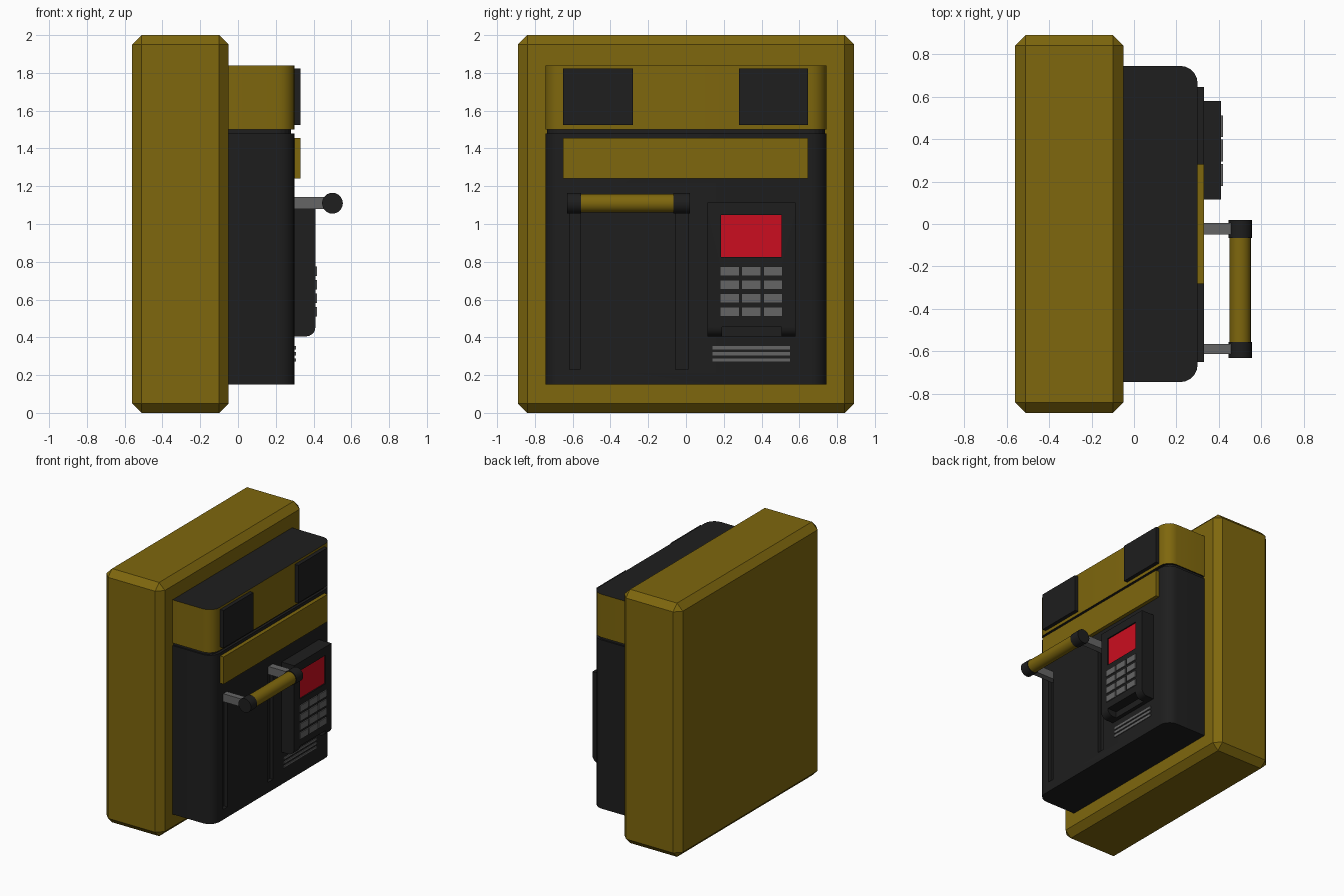
import bpy, bmesh, math
from mathutils import Vector

if "Cube" in bpy.data.objects:
    bpy.data.objects.remove(bpy.data.objects["Cube"])


def material(name, rgb):
    m = bpy.data.materials.new(name)
    m.diffuse_color = (*rgb, 1)
    m.use_nodes = True
    m.node_tree.nodes["Principled BSDF"].inputs["Base Color"].default_value = m.diffuse_color
    return m


YELLOW = material("mustard", (0.21, 0.135, 0.004))
BLACK = material("black", (0.013, 0.013, 0.013))
GREY = material("grey", (0.13, 0.13, 0.13))
RED = material("red", (0.6, 0.004, 0.014))


def finish(name, bm, mat):
    bmesh.ops.recalc_face_normals(bm, faces=bm.faces)
    me = bpy.data.meshes.new(name)
    bm.to_mesh(me)
    bm.free()
    ob = bpy.data.objects.new(name, me)
    bpy.context.collection.objects.link(ob)
    me.materials.append(mat)
    return ob


def box(name, x, y, z, mat, bevel=0, segs=1, pick=lambda a, b: True):
    """Box from (min, max) ranges; bevels the edges chosen by pick."""
    bm = bmesh.new()
    bmesh.ops.create_cube(bm, size=1)
    for v in bm.verts:
        v.co = Vector([r[0] if c < 0 else r[1] for c, r in zip(v.co, (x, y, z))])
    if bevel:
        edges = [e for e in bm.edges if pick(e.verts[0].co, e.verts[1].co)]
        bmesh.ops.bevel(bm, geom=edges, offset=bevel, segments=segs,
                        profile=0.5, affect='EDGES')
    return finish(name, bm, mat)


def rod(name, y, r, mat):
    """Cylinder along y at the handle axis."""
    bm = bmesh.new()
    bmesh.ops.create_cone(bm, cap_ends=True, segments=24, radius1=r, radius2=r,
                          depth=y[1] - y[0])
    for v in bm.verts:
        v.co = Vector((0.5 + v.co.x, (y[0] + y[1]) / 2 + v.co.z, 1.11 + v.co.y))
    ob = finish(name, bm, mat)
    smooth(ob)
    return ob


def smooth(ob):
    bpy.ops.object.select_all(action='DESELECT')
    ob.select_set(True)
    bpy.context.view_layer.objects.active = ob
    bpy.ops.object.shade_smooth_by_angle(angle=math.radians(35))


def cut(ob, *args):
    c = box("cutter", *args, BLACK)
    c.hide_render = True
    c.hide_viewport = True
    c.display_type = 'WIRE'
    m = ob.modifiers.new("cut", 'BOOLEAN')
    m.operation = 'DIFFERENCE'
    m.solver = 'EXACT'
    m.object = c


def front_uprights(a, b):
    return a.x > 0.2 and b.x > 0.2 and abs(a.z - b.z) > 0.01


# Chamfered back case
box("back_case", (-0.56, -0.05), (-0.89, 0.89), (0, 2), YELLOW, 0.05)

# Rounded front body, inset seam and upper band with a black top
body = box("lower_body", (-0.05, 0.3), (-0.745, 0.745), (0.15, 1.48), BLACK,
           0.085, 5, front_uprights)
box("seam", (-0.05, 0.28), (-0.735, 0.735), (1.48, 1.5), BLACK, 0.08, 5, front_uprights)
band = box("upper_band", (-0.05, 0.3), (-0.745, 0.745), (1.5, 1.84), YELLOW,
           0.085, 5, front_uprights)
band.data.materials.append(BLACK)
for p in band.data.polygons:
    if abs(p.normal.z) > 0.9:
        p.material_index = 1
smooth(body)
smooth(band)

# Plates on the front
for side, y in (("left", (-0.65, -0.28)), ("right", (0.28, 0.645))):
    box("pad_" + side, (0.29, 0.33), y, (1.525, 1.822), BLACK)
box("label_panel", (0.29, 0.33), (-0.65, 0.645), (1.24, 1.455), YELLOW)

# Handle with its arms and the slots they slide in
rod("handle_grip", (-0.56, -0.06), 0.05, YELLOW)
for side, y in (("left", (-0.63, -0.555)), ("right", (-0.065, 0.02))):
    rod("handle_end_" + side, y, 0.055, BLACK)
for side, y in (("left", (-0.617, -0.56)), ("right", (-0.055, 0.01))):
    box("handle_arm_" + side, (0.27, 0.5), (y[0] + 0.005, y[1] - 0.005),
        (1.08, 1.143), GREY)
    cut(body, (0.27, 0.35), y, (0.23, 1.14))

# Keypad housing: rounded lower edge, recessed screen, notch underneath
housing = box("keypad_housing", (0.29, 0.41), (0.115, 0.58), (0.405, 1.115), BLACK,
              0.05, 5, lambda a, b: min(a.x, b.x) > 0.4 and max(a.z, b.z) < 0.5)
smooth(housing)
cut(housing, (0.395, 0.45), (0.185, 0.505), (0.825, 1.048))
cut(housing, (0.33, 0.45), (0.19, 0.505), (0.35, 0.455))
box("screen", (0.39, 0.4), (0.185, 0.505), (0.825, 1.048), RED)

# Keys
for row in range(4):
    for col in range(3):
        y, z = 0.18 + 0.115 * col, 0.725 - 0.0715 * row
        box("key", (0.4, 0.418), (y, y + 0.102), (z, z + 0.051), GREY)

# Speaker slats
for i in range(3):
    z = 0.345 - 0.0325 * i
    box("slat", (0.29, 0.306), (0.14, 0.55), (z - 0.009, z + 0.009), GREY)
